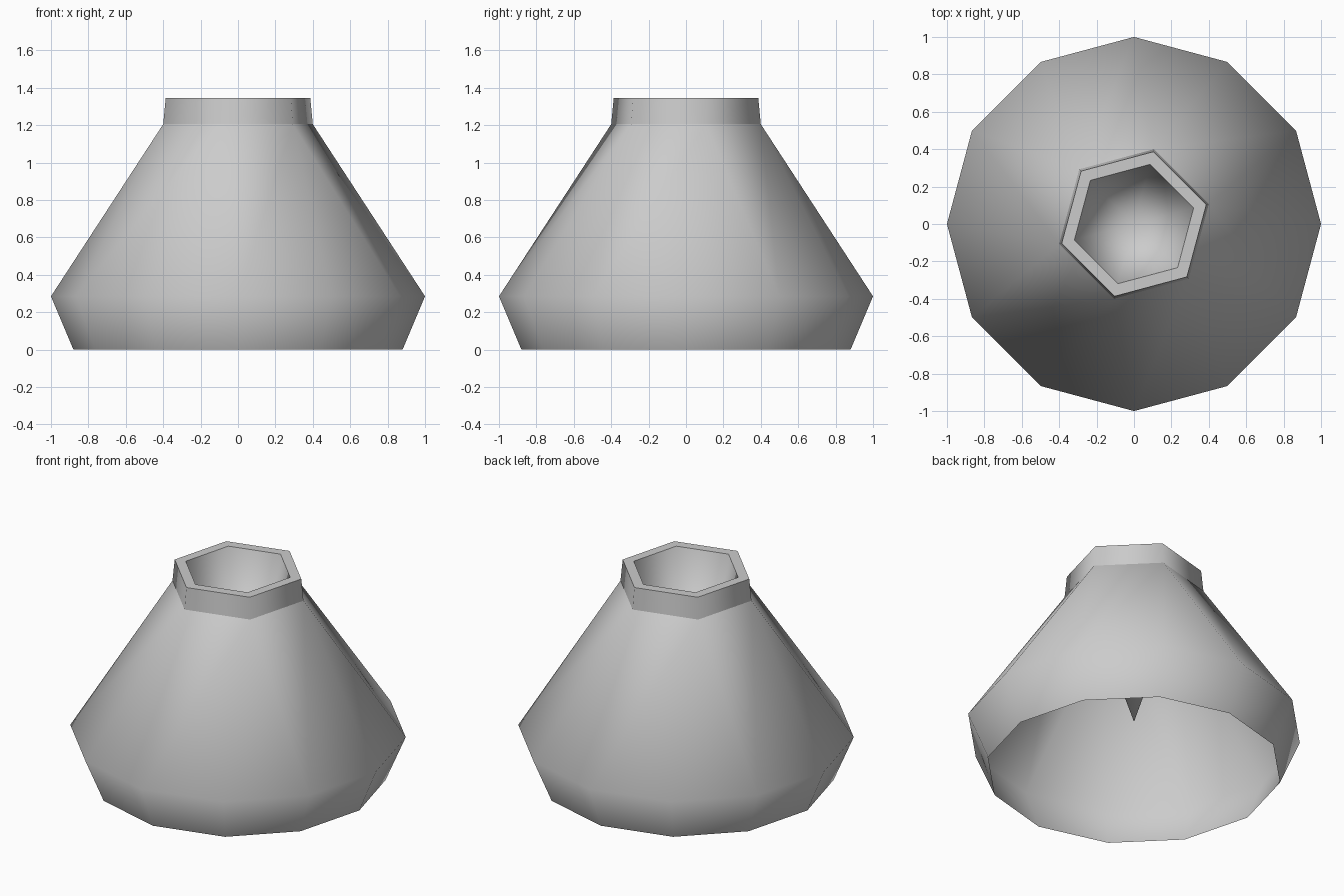
import bpy
import bmesh
from math import cos, sin, radians

cube = bpy.data.objects.get("Cube")
if cube:
    bpy.data.objects.remove(cube)

# One plain grey for the whole model
grey = bpy.data.materials.new("plain grey")
grey.use_nodes = True
colour = (0.6, 0.6, 0.6, 1)
grey.diffuse_color = colour
grey.node_tree.nodes["Principled BSDF"].inputs["Base Color"].default_value = colour

HEX_TURN = 15


def ring(bm, sides, radius, z, turn=0):
    angles = [radians(turn + 360 * i / sides) for i in range(sides)]
    return [bm.verts.new((radius * cos(a), radius * sin(a), z)) for a in angles]


def band(bm, lower, upper):
    """Quads between two rings with the same number of sides."""
    n = len(lower)
    for i in range(n):
        j = (i + 1) % n
        bm.faces.new((lower[i], lower[j], upper[j], upper[i]))


def finish(bm, name, smooth=True):
    mesh = bpy.data.meshes.new(name)
    for face in bm.faces:
        face.smooth = smooth
    bm.to_mesh(mesh)
    bm.free()
    mesh.materials.append(grey)
    obj = bpy.data.objects.new(name, mesh)
    bpy.context.collection.objects.link(obj)
    return obj


# Skirt: open twelve-sided base narrowing to a six-sided neck
bm = bmesh.new()
foot = ring(bm, 12, 0.88, 0)
belt = ring(bm, 12, 1.0, 0.285)
neck = ring(bm, 6, 0.414, 1.205, HEX_TURN)
band(bm, foot, belt)
for k in range(6):
    a, b, c = (belt[(2 * k + s) % 12] for s in range(3))
    bm.faces.new((a, b, neck[k]))
    bm.faces.new((b, c, neck[(k + 1) % 6], neck[k]))
finish(bm, "skirt")

# Collar: short six-sided band around the neck
bm = bmesh.new()
band(bm, ring(bm, 6, 0.414, 1.205, HEX_TURN), ring(bm, 6, 0.4, 1.345, HEX_TURN))
finish(bm, "collar")

# Rim: flat ring on top of the collar
bm = bmesh.new()
band(bm, ring(bm, 6, 0.4, 1.345, HEX_TURN), ring(bm, 6, 0.33, 1.345, HEX_TURN))
finish(bm, "rim", smooth=False)

# Funnel: deep pit running from the rim down to a point
bm = bmesh.new()
mouth = ring(bm, 6, 0.33, 1.345, HEX_TURN)
tip = bm.verts.new((0, 0, 0.33))
for i in range(6):
    bm.faces.new((mouth[i], mouth[(i + 1) % 6], tip))
finish(bm, "funnel")
